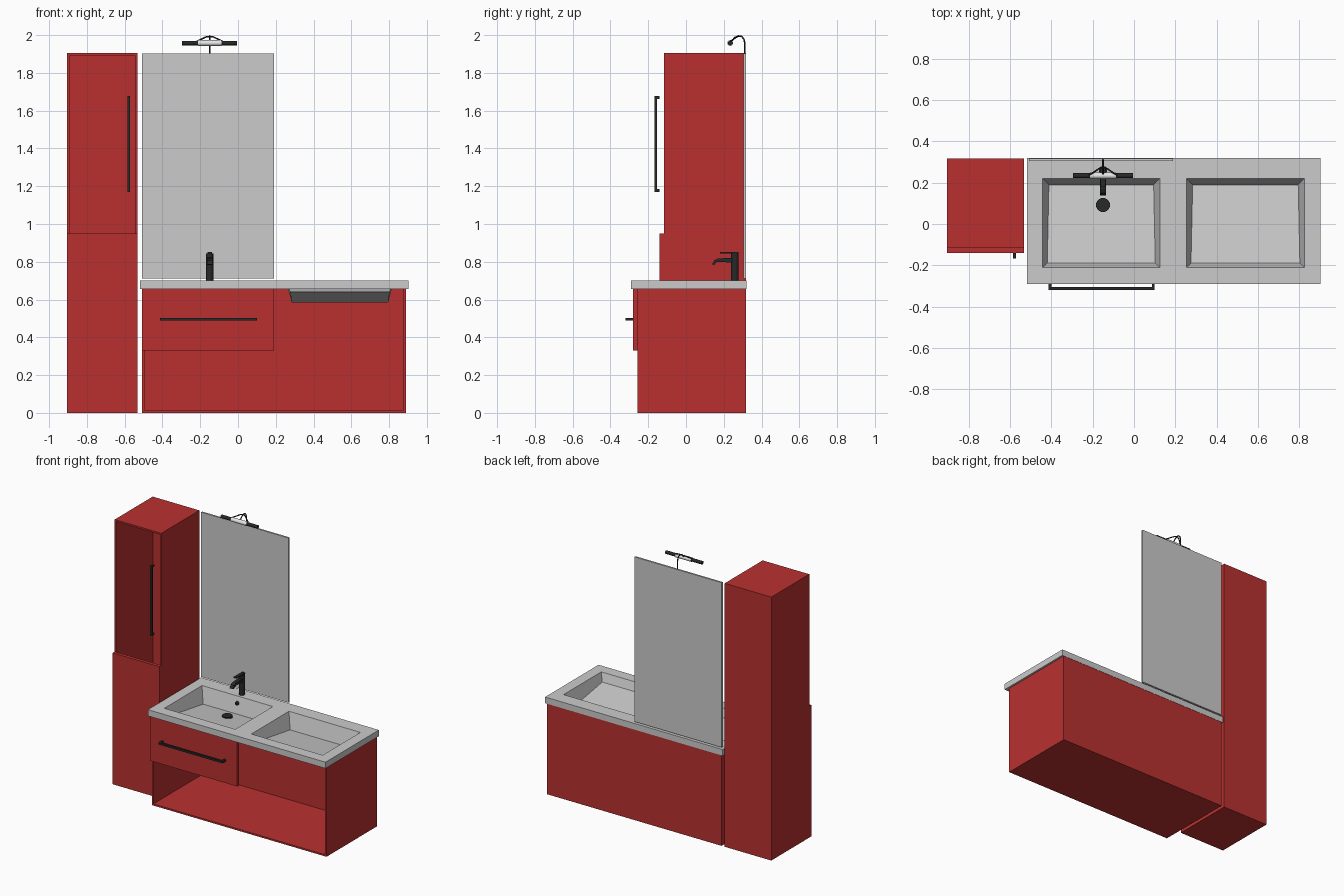
import bpy
import bmesh
from math import pi
from mathutils import Vector, Matrix

if "Cube" in bpy.data.objects:
    bpy.data.objects.remove(bpy.data.objects["Cube"])


def material(name, rgb):
    m = bpy.data.materials.new(name)
    m.use_nodes = True
    m.diffuse_color = (*rgb, 1)
    m.node_tree.nodes["Principled BSDF"].inputs["Base Color"].default_value = (*rgb, 1)
    return m


RED = material("red lacquer", (0.49, 0.03, 0.03))
GREY = material("light grey", (0.6, 0.6, 0.6))
BLACK = material("black metal", (0.02, 0.021, 0.022))
WHITE = material("lamp white", (0.8, 0.8, 0.8))


def finish(name, bm, mat, smooth=False):
    mesh = bpy.data.meshes.new(name)
    bm.to_mesh(mesh)
    bm.free()
    mesh.materials.append(mat)
    obj = bpy.data.objects.new(name, mesh)
    bpy.context.collection.objects.link(obj)
    if smooth:
        bpy.ops.object.select_all(action="DESELECT")
        obj.select_set(True)
        bpy.context.view_layer.objects.active = obj
        bpy.ops.object.shade_smooth_by_angle(angle=pi / 5)
    return obj


def add_box(bm, lo, hi):
    lo, hi = Vector(lo), Vector(hi)
    bmesh.ops.create_cube(bm, size=1, matrix=Matrix.LocRotScale((lo + hi) / 2, None, hi - lo))


def box(name, lo, hi, mat):
    bm = bmesh.new()
    add_box(bm, lo, hi)
    return finish(name, bm, mat)


def rod(name, a, b, r, mat, sides=20):
    a, b = Vector(a), Vector(b)
    turn = (b - a).to_track_quat("Z", "Y")
    bm = bmesh.new()
    bmesh.ops.create_cone(bm, cap_ends=True, segments=sides, radius1=r, radius2=r,
                          depth=(b - a).length, matrix=Matrix.LocRotScale((a + b) / 2, turn, None))
    return finish(name, bm, mat, True)


def wire(name, points, r, mat):
    curve = bpy.data.curves.new(name, "CURVE")
    curve.dimensions = "3D"
    curve.bevel_depth, curve.bevel_resolution = r, 2
    curve.use_fill_caps = True
    spline = curve.splines.new("POLY")
    spline.points.add(len(points) - 1)
    for p, co in zip(spline.points, points):
        p.co = (*co, 1)
    curve.materials.append(mat)
    obj = bpy.data.objects.new(name, curve)
    bpy.context.collection.objects.link(obj)


def carcass(name, lo, hi, t, top):
    """Box made of panels, open at the front."""
    (x0, y0, z0), (x1, y1, z1) = lo, hi
    zt = z1 - t if top else z1
    bm = bmesh.new()
    add_box(bm, lo, (x0 + t, y1, z1))
    add_box(bm, (x1 - t, y0, z0), hi)
    add_box(bm, (x0 + t, y0, z0), (x1 - t, y1, z0 + t))
    add_box(bm, (x0 + t, y1 - t, z0 + t), (x1 - t, y1, zt))
    if top:
        add_box(bm, (x0 + t, y0, zt), (x1 - t, y1, z1))
    return finish(name, bm, RED)


# Tall cabinet with an open upper half
carcass("tall_cabinet", (-0.905, -0.116, 0), (-0.532, 0.318, 1.905), 0.012, True)
box("tall_cabinet_door", (-0.905, -0.14, 0), (-0.532, -0.116, 0.95), RED)

# Vanity unit and its drawer front
carcass("vanity_unit", (-0.508, -0.258, 0), (0.889, 0.318, 0.655), 0.012, False)
box("drawer_front", (-0.508, -0.28, 0.33), (0.19, -0.258, 0.655), RED)

# Worktop: a grid slab whose basin cells become sunken bowls
TOP, UNDER = 0.70, 0.655
xs = [-0.518, -0.442, 0.125, 0.254, 0.825, 0.903]
ys = [-0.29, -0.21, 0.22, 0.32]
bm = bmesh.new()


def face(*points):
    bm.faces.new([bm.verts.new(p) for p in points])


for i in range(5):
    for j in range(3):
        x0, x1, y0, y1 = xs[i], xs[i + 1], ys[j], ys[j + 1]
        rim = [(x0, y0), (x1, y0), (x1, y1), (x0, y1)]
        if j == 1 and i in (1, 3):
            # Floor slopes down towards the back
            floor = [(x0 + 0.022, y0 + 0.02, 0.64), (x1 - 0.022, y0 + 0.02, 0.64),
                     (x1 - 0.03, y1 - 0.03, 0.585), (x0 + 0.03, y1 - 0.03, 0.585)]
            face(*floor)
            for k in range(4):
                n = (k + 1) % 4
                face((*rim[k], TOP), (*rim[n], TOP), floor[n], floor[k])
        else:
            face(*[(*p, TOP) for p in rim])
            face(*[(*p, UNDER) for p in reversed(rim)])
outline = [(x, ys[0]) for x in xs] + [(xs[-1], y) for y in ys[1:]]
outline += [(x, ys[-1]) for x in xs[-2::-1]] + [(xs[0], y) for y in ys[-2:0:-1]]
for a, b in zip(outline, outline[1:] + outline[:1]):
    face((*a, UNDER), (*b, UNDER), (*b, TOP), (*a, TOP))
bmesh.ops.remove_doubles(bm, verts=bm.verts, dist=0.0005)
bmesh.ops.dissolve_limit(bm, angle_limit=0.01, verts=bm.verts, edges=bm.edges)
finish("basin_worktop", bm, GREY)

# Mirror
box("mirror", (-0.508, 0.305, 0.712), (0.19, 0.318, 1.903), GREY)

# Bar handles with a short stub at each end
W = 0.007
box("drawer_handle_bar", (-0.413, -0.32, 0.488), (0.1, -0.306, 0.502), BLACK)
for x in (-0.406, 0.093):
    box("drawer_handle_stub", (x - W, -0.306, 0.488), (x + W, -0.28, 0.502), BLACK)
box("cabinet_handle_bar", (-0.586, -0.167, 1.17), (-0.572, -0.153, 1.677), BLACK)
for z in (1.177, 1.67):
    box("cabinet_handle_stub", (-0.586, -0.153, z - W), (-0.572, -0.14, z + W), BLACK)

# Tap: round body, flat lever and a bent spout
CX = -0.15
rod("tap_body", (CX, 0.259, TOP), (CX, 0.259, 0.845), 0.02, BLACK, 24)
box("tap_lever", (CX - 0.012, 0.18, 0.845), (CX + 0.012, 0.278, 0.853), BLACK)
profile = [(0.25, 0.822), (0.17, 0.817), (0.15, 0.808), (0.138, 0.786),
           (0.15, 0.784), (0.16, 0.797), (0.175, 0.8), (0.25, 0.795)]
bm = bmesh.new()
side = bm.faces.new([bm.verts.new((CX - 0.014, y, z)) for y, z in profile])
grown = bmesh.ops.extrude_face_region(bm, geom=[side])["geom"]
bmesh.ops.translate(bm, vec=(0.028, 0, 0), verts=[v for v in grown if isinstance(v, bmesh.types.BMVert)])
bmesh.ops.recalc_face_normals(bm, faces=bm.faces)
finish("tap_spout", bm, BLACK)

# Drain and overflow
rod("drain", (CX, 0.092, 0.592), (CX, 0.092, 0.612), 0.034, BLACK, 28)
rod("overflow", (CX, 0.212, 0.658), (CX, 0.196, 0.653), 0.013, BLACK)

# Lamp: white middle, black ends, hung from a curved arm
LY, LZ = 0.234, 1.958
rod("lamp_shade", (CX - 0.062, LY, LZ), (CX + 0.062, LY, LZ), 0.015, WHITE)
for s in (-1, 1):
    rod("lamp_end", (CX + s * 0.062, LY, LZ), (CX + s * 0.146, LY, LZ), 0.012, BLACK)
    wire("lamp_bracket", [(CX, 0.277, 1.993), (CX + s * 0.02, 0.268, 1.99),
                          (CX + s * 0.07, LY, LZ + 0.008)], 0.004, BLACK)
wire("lamp_arm", [(CX, 0.311, 1.9), (CX, 0.311, 1.96), (CX, 0.306, 1.98), (CX, 0.294, 1.993),
                  (CX, 0.277, 1.996), (CX, 0.26, 1.988), (CX, 0.238, 1.965)], 0.004, BLACK)
